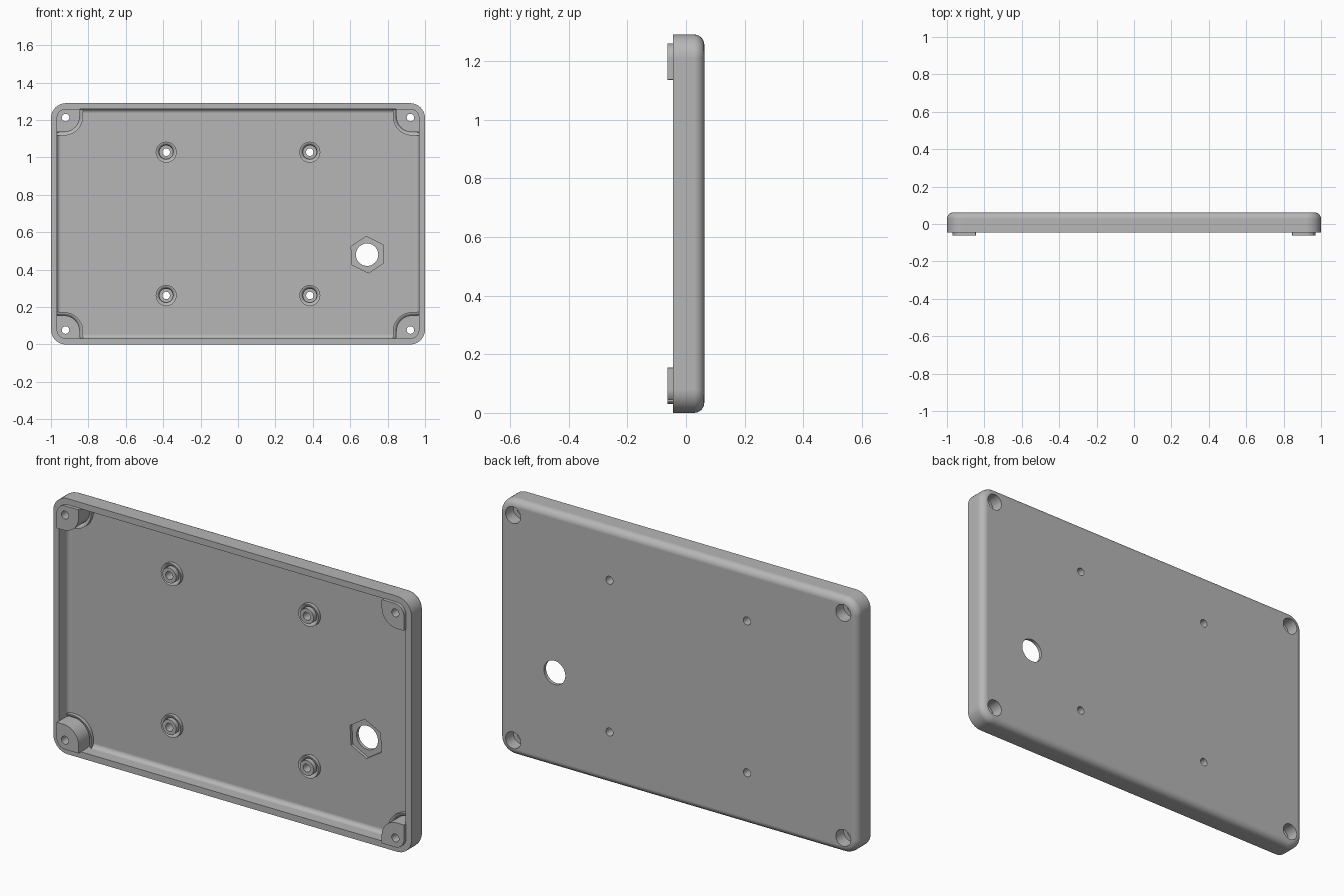
import bpy
import bmesh
from math import pi, sin, cos, radians

if "Cube" in bpy.data.objects:
    bpy.data.objects.remove(bpy.data.objects["Cube"], do_unlink=True)

HEIGHT = 1.29
MID = HEIGHT / 2
BACK, RIM, POST_TOP, FLOOR = 0.0625, -0.045, -0.0625, 0.03
SIGNS = [(x, z) for x in (-1, 1) for z in (-1, 1)]

grey = bpy.data.materials.new("light_grey_plastic")
grey.use_nodes = True
colour = (0.47, 0.47, 0.47, 1)
grey.diffuse_color = colour
grey.node_tree.nodes["Principled BSDF"].inputs["Base Color"].default_value = colour


def rounded_rect(x0, x1, z0, z1, radii, steps=10):
    """Outline from the lower left corner, counter-clockwise."""
    pts = []
    corners = [(x0, z0, 1, 1), (x1, z0, -1, 1), (x1, z1, -1, -1), (x0, z1, 1, -1)]
    for k, ((cx, cz, dx, dz), r) in enumerate(zip(corners, radii)):
        for i in range(steps + 1):
            a = pi + (k + i / steps) * pi / 2
            pts.append((cx + dx * r + r * cos(a), cz + dz * r + r * sin(a)))
    return pts


def circle(cx, cz, r, n=40, turn=0.0):
    return [(cx + r * cos(turn + 2 * pi * i / n), cz + r * sin(turn + 2 * pi * i / n))
            for i in range(n)]


def loft(bm, rings):
    """Skin (y, outline) rings into a closed solid."""
    loops = [[bm.verts.new((x, y, z)) for x, z in pts] for y, pts in rings]
    for a, b in zip(loops, loops[1:]):
        for i in range(len(a)):
            j = (i + 1) % len(a)
            bm.faces.new((a[i], a[j], b[j], b[i]))
    bm.faces.new(loops[0])
    bm.faces.new(loops[-1])


def lathe(bm, cx, cz, profile):
    loft(bm, [(y, circle(cx, cz, r)) for r, y in profile])


def finish(bm, name):
    bmesh.ops.recalc_face_normals(bm, faces=bm.faces[:])
    mesh = bpy.data.meshes.new(name)
    bm.to_mesh(mesh)
    bm.free()
    mesh.materials.append(grey)
    obj = bpy.data.objects.new(name, mesh)
    bpy.context.scene.collection.objects.link(obj)
    return obj


def combine(target, tool, operation):
    tool.hide_render = True
    mod = target.modifiers.new(operation.title(), 'BOOLEAN')
    mod.operation, mod.object, mod.solver = operation, tool, 'EXACT'
    bpy.context.view_layer.objects.active = target
    bpy.ops.object.modifier_apply(modifier=mod.name)
    bpy.data.objects.remove(tool, do_unlink=True)


def fillet(r, steps=6):
    """(inset, rise) pairs of a quarter round, from the wall to the flat."""
    return [(r * (1 - cos(i / steps * pi / 2)), r * sin(i / steps * pi / 2))
            for i in range(steps + 1)]


# Shallow tray: rounded back edge, flat rim, filleted inner floor
def tray_outline(inset, radius):
    return rounded_rect(-1 + inset, 1 - inset, inset, HEIGHT - inset, [radius] * 4)


WALL, EDGE, INNER = 0.032, 0.035, 0.022
outer = [(BACK - EDGE + rise, tray_outline(d, 0.08 - d)) for d, rise in reversed(fillet(EDGE))]
inner = [(FLOOR - INNER + rise, tray_outline(WALL + d, 0.05 - d)) for d, rise in fillet(INNER)]
bm = bmesh.new()
loft(bm, outer + [(RIM, tray_outline(0, 0.08)), (RIM, tray_outline(WALL, 0.05))] + inner)
lid = finish(bm, "enclosure_lid")

# Corner screw posts and board standoffs, flared where they meet the floor
bm = bmesh.new()
FLARE = 0.018
for sx, sz in SIGNS:
    def post_outline(grow):
        pts = rounded_rect(0.846 - grow, 0.97, 0.49 - grow, MID - 0.03,
                           [0.085 + grow, 0.003, 0.05, 0.003])
        return [(sx * x, MID + sz * z) for x, z in pts]

    flare = [(FLOOR - FLARE + d, post_outline(FLARE - rise))
             for d, rise in reversed(fillet(FLARE))]
    loft(bm, [(POST_TOP, post_outline(0))] + flare + [(FLOOR + 0.012, post_outline(FLARE))])

    flare = [(0.038 + FLARE - rise, FLOOR - FLARE + d) for d, rise in reversed(fillet(FLARE))]
    lathe(bm, sx * 0.384, MID + sz * 0.383,
          [(0.038, FLOOR - 0.03)] + flare + [(0.038 + FLARE, FLOOR + 0.012)])
combine(lid, finish(bm, "posts_and_standoffs"), 'UNION')

# Counterbored corner holes, standoff holes and the round panel opening
bm = bmesh.new()
for sx, sz in SIGNS:
    lathe(bm, sx * 0.922, MID + sz * 0.568,
          [(0.02, -0.1), (0.02, 0.0), (0.042, 0.0), (0.042, 0.1)])
    lathe(bm, sx * 0.384, MID + sz * 0.383, [(0.02, -0.1), (0.02, 0.1)])
lathe(bm, 0.69, 0.48, [(0.06, -0.1), (0.06, 0.1)])
combine(lid, finish(bm, "hole_cutter"), 'DIFFERENCE')

# Hexagonal nut recess around the opening
bm = bmesh.new()
nut = circle(0.692, 0.48, 0.098, 6, radians(93))
loft(bm, [(-0.05, nut), (FLOOR + 0.015, nut)])
combine(lid, finish(bm, "nut_recess_cutter"), 'DIFFERENCE')

# Smooth rounds with flat panels
bpy.ops.object.select_all(action='DESELECT')
lid.select_set(True)
bpy.context.view_layer.objects.active = lid
bpy.ops.object.shade_smooth_by_angle(angle=radians(32))
weighted = lid.modifiers.new("Flat panels", 'WEIGHTED_NORMAL')
weighted.keep_sharp = True
